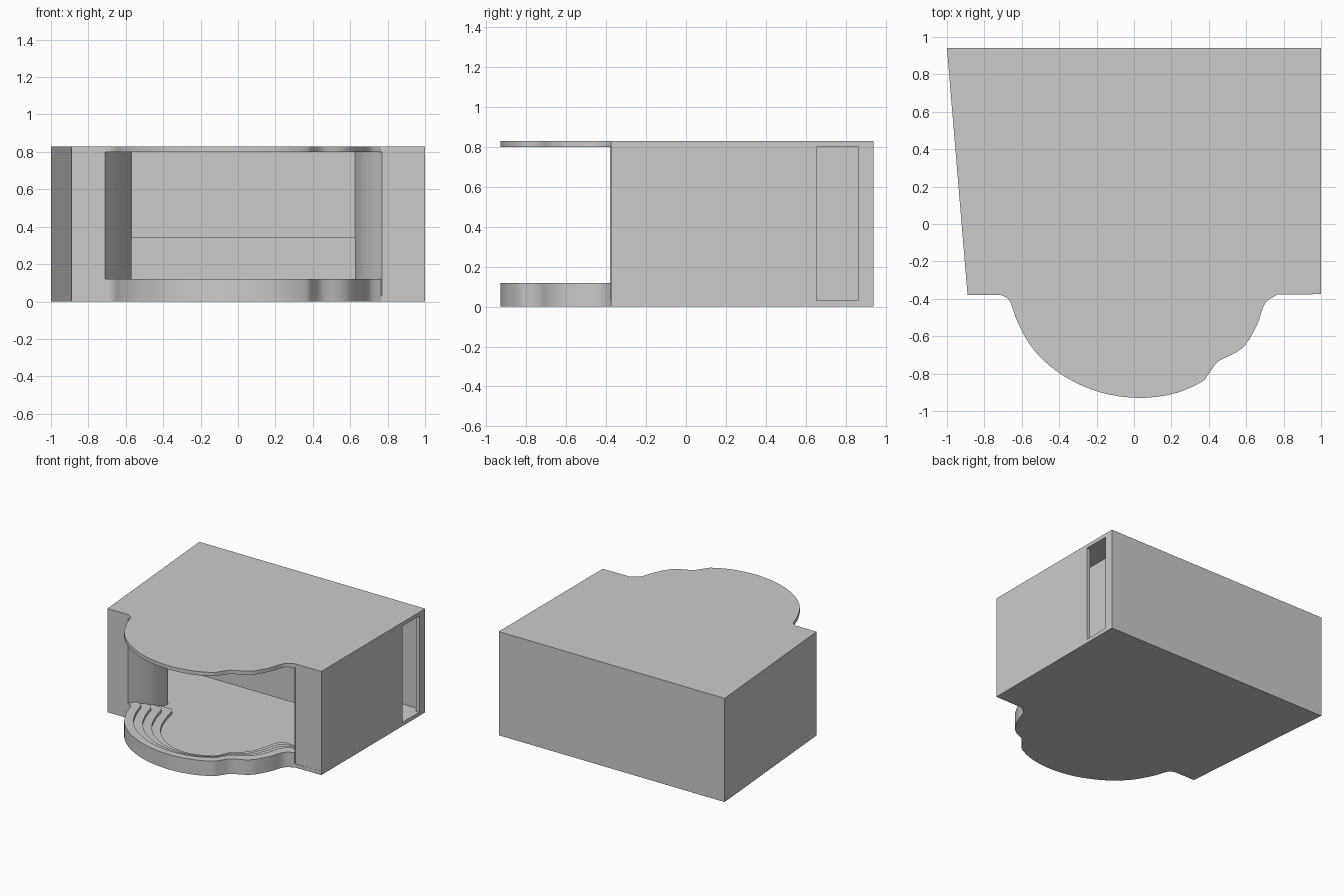
import bpy, bmesh, math
from mathutils import Vector

if "Cube" in bpy.data.objects:
    bpy.data.objects.remove(bpy.data.objects["Cube"])


def prism(name, pts, z0, z1):
    """Extrude a plan outline from z0 up to z1."""
    bm = bmesh.new()
    f = bm.faces.new([bm.verts.new((x, y, z0)) for x, y in pts])
    up = bmesh.ops.extrude_face_region(bm, geom=[f])["geom"]
    bmesh.ops.translate(bm, vec=(0, 0, z1 - z0),
                        verts=[v for v in up if isinstance(v, bmesh.types.BMVert)])
    bmesh.ops.recalc_face_normals(bm, faces=bm.faces)
    me = bpy.data.meshes.new(name)
    bm.to_mesh(me)
    bm.free()
    ob = bpy.data.objects.new(name, me)
    bpy.context.collection.objects.link(ob)
    bpy.ops.object.select_all(action='DESELECT')
    ob.select_set(True)
    bpy.context.view_layer.objects.active = ob
    bpy.ops.object.shade_smooth_by_angle(angle=math.radians(25))
    return ob


def spline(pts, n=4):
    """Catmull-Rom curve through the points."""
    p = [Vector(q) for q in pts]
    p = [2 * p[0] - p[1]] + p + [2 * p[-1] - p[-2]]
    out = []
    for a, b, c, d in zip(p, p[1:], p[2:], p[3:]):
        for i in range(n):
            t = i / n
            out.append(tuple(0.5 * (2 * b + (c - a) * t + (2 * a - 5 * b + 4 * c - d) * t * t
                                    + (3 * b - a - 3 * c + d) * t ** 3)))
    return out + [tuple(p[-2])]


def wall(name, path, z0=0.03, z1=0.8, t=0.03):
    """Mitred wall of thickness t on the left of a plan path."""
    p = [Vector(q) for q in path]
    nor = [Vector((a.y - b.y, b.x - a.x)).normalized() for a, b in zip(p, p[1:])]
    inner = []
    for i, q in enumerate(p):
        a, b = nor[max(i - 1, 0)], nor[min(i, len(nor) - 1)]
        inner.append(q + (a + b) * (t / (1 + a.dot(b))))
    return prism(name, [tuple(q) for q in p + inner[::-1]], z0, z1)


# Rounded front outline, left to right
bulge = spline([(-0.71, -0.38), (-0.665, -0.41), (-0.62, -0.53), (-0.53, -0.68),
                (-0.38, -0.81), (-0.18, -0.90), (0.03, -0.93), (0.22, -0.905),
                (0.36, -0.845), (0.40, -0.80), (0.45, -0.735), (0.54, -0.69),
                (0.60, -0.64), (0.66, -0.535), (0.70, -0.425), (0.765, -0.378)])
footprint = [(-1, 0.94), (-0.89, -0.38)] + bulge + [(1, -0.375), (1, 0.94)]

# Floor and roof
prism("floor", footprint, 0, 0.03)
prism("roof", footprint, 0.8, 0.83)


# Steps descending inward from the front rim
def step_curve(k):
    c = [(x * (1 - 0.08 * k), y + 0.055 * k) for x, y in bulge]
    if k:
        c = [(-0.70, c[0][1])] + c + [(0.76, c[-1][1])]
    return c


for k in range(4):
    prism(f"step_{k + 1}", step_curve(k) + step_curve(k + 1)[::-1], 0.03, 0.12 - 0.0225 * k)

# Outer walls with curved entrance sides; the gap between them is the side slot
left_side = spline([(-0.71, -0.38), (-0.65, -0.29), (-0.60, -0.19), (-0.57, -0.07)])
right_side = spline([(0.625, -0.07), (0.66, -0.20), (0.71, -0.30), (0.77, -0.375)])
wall("back_and_left_wall", [(1, 0.865), (1, 0.94), (-1, 0.94), (-0.89, -0.38)] + left_side)
wall("right_wall", right_side + [(1, -0.375), (1, 0.655)])

# Hanging partition above the low inner opening
wall("hanging_partition", [(-0.59, -0.07), (0.645, -0.07)], z0=0.34)

# Side passage partition
wall("passage_partition", [(0.80, -0.345), (0.80, 0.91)])
